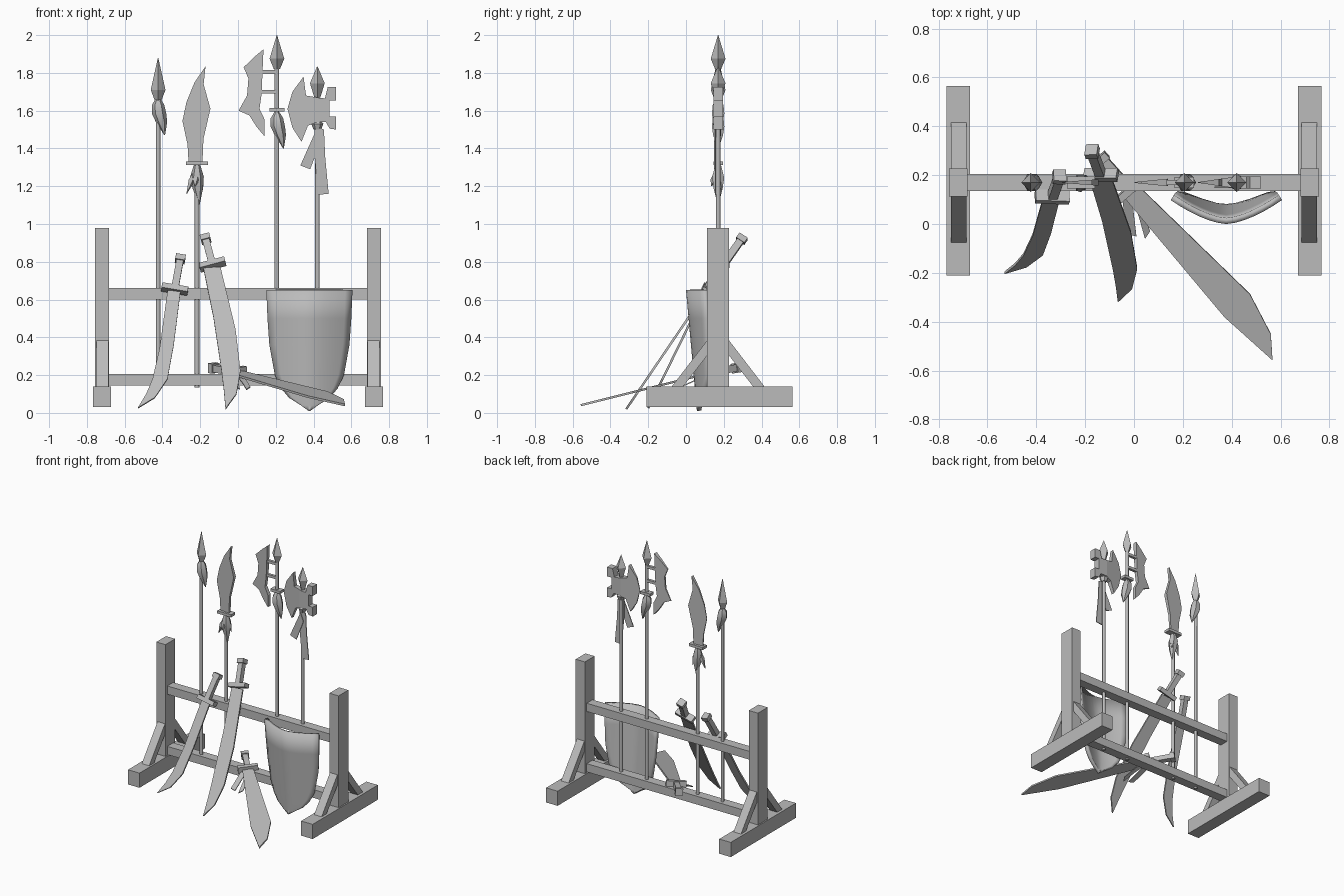
import bpy, bmesh, math
from mathutils import Vector

cube = bpy.data.objects.get("Cube")
if cube:
    bpy.data.objects.remove(cube, do_unlink=True)

grey = bpy.data.materials.new("plain grey")
grey.use_nodes = True
COL = (0.5, 0.5, 0.5, 1)
grey.diffuse_color = COL
grey.node_tree.nodes["Principled BSDF"].inputs["Base Color"].default_value = COL

Y = 0.17  # depth of the rack's centre line


def finish(name, bm, smooth=False, recalc=True):
    if recalc:
        bmesh.ops.recalc_face_normals(bm, faces=bm.faces)
    me = bpy.data.meshes.new(name)
    bm.to_mesh(me)
    bm.free()
    me.materials.append(grey)
    ob = bpy.data.objects.new(name, me)
    bpy.context.collection.objects.link(ob)
    if smooth:
        bpy.ops.object.select_all(action='DESELECT')
        ob.select_set(True)
        bpy.context.view_layer.objects.active = ob
        bpy.ops.object.shade_smooth_by_angle(angle=math.radians(50))
    return ob


def plate(name, pts, place, normal, thick):
    """Closed slab from a 2D outline; thick is a number or a function of the first coordinate."""
    bm = bmesh.new()
    n = Vector(normal).normalized()
    rings = []
    for s in (-0.5, 0.5):
        rings.append([bm.verts.new(Vector(place(u, v)) + n * s * (thick(u) if callable(thick) else thick))
                      for u, v in pts])
    bm.faces.new(rings[0])
    bm.faces.new(rings[1][::-1])
    for i in range(len(pts)):
        j = (i + 1) % len(pts)
        bm.faces.new((rings[0][i], rings[1][i], rings[1][j], rings[0][j]))
    return finish(name, bm)


def upright(name, pts, thick, y=Y):
    return plate(name, pts, lambda u, v: (u, y, v), (0, 1, 0), thick)


def loft(name, path, sides, smooth=False):
    """Horizontal rings (x, y, z, radius) joined in order."""
    bm = bmesh.new()
    rings = [[bm.verts.new((x + r * math.cos(2 * math.pi * k / sides), y + r * math.sin(2 * math.pi * k / sides), z))
              for k in range(sides)] for x, y, z, r in path]
    for a, b in zip(rings, rings[1:]):
        for k in range(sides):
            bm.faces.new((a[k], a[(k + 1) % sides], b[(k + 1) % sides], b[k]))
    bm.faces.new(rings[0][::-1])
    bm.faces.new(rings[-1])
    return finish(name, bm, smooth)


def bar(name, p0, p1, width, depth, side=(1, 0, 0)):
    """Box from p0 to p1; width runs along the side direction."""
    p0, p1 = Vector(p0), Vector(p1)
    axis = (p1 - p0).normalized()
    s = Vector(side)
    s = (s - axis * s.dot(axis)).normalized()
    d = axis.cross(s)
    bm = bmesh.new()
    q = [[bm.verts.new(p + s * a * width / 2 + d * b * depth / 2)
          for a, b in ((-1, -1), (1, -1), (1, 1), (-1, 1))] for p in (p0, p1)]
    bm.faces.new(q[0])
    bm.faces.new(q[1])
    for i in range(4):
        j = (i + 1) % 4
        bm.faces.new((q[0][i], q[0][j], q[1][j], q[1][i]))
    return finish(name, bm)


# Rack frame
for tag, s in (("right", -1), ("left", 1)):
    bar(tag + "_foot", (s * .72, -.21, .085), (s * .72, .565, .085), .096, .11)
    bar(tag + "_post", (s * .72, Y, .14), (s * .72, Y, .98), .076, .115)
    for end, d in (("front", -1), ("back", 1)):
        prof = [(Y + d * .245, .14), (Y + d * .185, .14), (Y + d * .057, .305), (Y + d * .057, .385)]
        plate(f"{tag}_{end}_brace", prof, lambda u, v, s=s: (s * .717, u, v), (1, 0, 0), .062)
for name, z in (("upper_rail", .63), ("lower_rail", .176)):
    bar(name, (-.69, Y, z), (.69, Y, z), .07, .062, (0, 1, 0))

# Pole shafts
for name, x, top in (("spear", -.423, 1.68), ("glaive", -.217, 1.33), ("halberd", .206, 1.85), ("axe", .42, 1.70)):
    loft(name + "_shaft", [(x, Y, .135, .012), (x, Y, top, .012)], 8, True)

# Four-sided points
for name, x, base, mid, top in (("spear", -.423, 1.65, 1.71, 1.88), ("halberd", .206, 1.82, 1.875, 2.0),
                                ("axe", .42, 1.67, 1.745, 1.835)):
    loft(name + "_point", [(x, Y, base, .016), (x, Y, mid, .039), (x, Y, top, .001)], 4)

# Tassels
for name, x, z in (("spear", -.423, 1.66), ("halberd", .206, 1.59)):
    loft(name + "_tassel", [(x, Y, z, .015), (x, Y, z - .03, .033), (x + .005, Y, z - .075, .038),
                            (x + .018, Y, z - .12, .03), (x + .035, Y, z - .19, .002)], 6, True)
loft("glaive_tassel", [(-.217, Y, 1.31, .018), (-.217, Y, 1.25, .036), (-.213, Y, 1.19, .028),
                       (-.205, Y, 1.10, .002)], 6, True)
for k, (dx, dy, z) in enumerate(((-.055, -.01, 1.16), (.03, .02, 1.18), (-.01, -.035, 1.2))):
    loft(f"glaive_tail_{k + 1}", [(-.217, Y, 1.29, .015), (-.217 + dx * .5, Y + dy * .6, 1.235, .02),
                                  (-.217 + dx, Y + dy, z, .002)], 5, True)

# Glaive head
upright("glaive_blade", [(-.172, 1.835), (-.182, 1.74), (-.146, 1.61), (-.183, 1.45), (-.188, 1.33), (-.262, 1.33),
                         (-.267, 1.42), (-.294, 1.545), (-.273, 1.645), (-.23, 1.75)],
        lambda x: .004 + .022 * (x + .294) / .148)
bar("glaive_guard", (-.217, Y, 1.312), (-.217, Y, 1.332), .115, .05)

# Halberd head
upright("halberd_blade", [(.135, 1.925), (.13, 1.81), (.125, 1.69), (.114, 1.61), (.14, 1.555), (.14, 1.465),
                          (.098, 1.515), (.06, 1.575), (.003, 1.6), (.048, 1.68), (.055, 1.77), (.03, 1.83),
                          (.093, 1.89)], lambda x: .003 + .2 * x)
for k, z in enumerate((1.805, 1.70)):
    bar(f"halberd_strut_{k + 1}", (.12, Y, z), (.206, Y, z), .02, .02, (0, 1, 0))
bar("halberd_collar", (.206, Y, 1.595), (.206, Y, 1.615), .08, .045)

# Axe head
upright("axe_blade", [(.347, 1.78), (.288, 1.7), (.262, 1.61), (.288, 1.51), (.336, 1.435), (.37, 1.52),
                      (.42, 1.54), (.42, 1.67), (.36, 1.68)], lambda x: .003 + .29 * (x - .262))
upright("axe_hammer", [(.41, 1.67), (.46, 1.665), (.475, 1.725), (.52, 1.725), (.52, 1.655), (.485, 1.655),
                       (.485, 1.57), (.52, 1.57), (.52, 1.5), (.485, 1.505), (.465, 1.54), (.41, 1.54)], .05)
loft("axe_collar", [(.42, Y, 1.50, .02), (.42, Y, 1.53, .032), (.42, Y, 1.545, .02)], 6)
upright("axe_short_ribbon", [(.415, 1.5), (.33, 1.31), (.382, 1.29), (.44, 1.44)], .006, .15)
upright("axe_long_ribbon", [(.405, 1.52), (.455, 1.5), (.462, 1.35), (.48, 1.16), (.425, 1.155), (.405, 1.36)],
        .006, .157)


# Curved swords: blade outline on a leaning plane, then hilt
def sword(name, pts, place, normal, guard, pommel, side):
    plate(name + "_blade", pts, place, normal, .012)
    g, p = Vector(guard), Vector(pommel)
    d = (p - g).normalized()
    bar(name + "_guard", g - d * .014, g + d * .016, .14, .05, side)
    bar(name + "_grip", g, p - d * .025, .038, .038, side)
    bar(name + "_pommel", p - d * .032, p, .052, .052, side)


sword("short_sword", [(-.373, .645), (-.304, .645), (-.34, .36), (-.373, .18), (-.44, .08), (-.53, .025),
                      (-.485, .1), (-.452, .18), (-.415, .34)],
      lambda u, v: (u, -.212 + .49 * v, v), (0, 1, -.49), (-.335, .11, .655), (-.303, .2, .83), (1, 0, -.1))
sword("long_sword", [(-.183, .765), (-.093, .77), (-.013, .44), (.013, .22), (-.008, .1), (-.066, .02),
                     (-.075, .12), (-.087, .22), (-.13, .505)],
      lambda u, v: (u, -.33 + .68 * v, v), (0, 1, -.68), (-.135, .2, .785), (-.175, .305, .935), (1, 0, .25))
sword("resting_sword", [(-.045, .115), (.03, .145), (.475, -.287), (.56, -.45), (.567, -.557), (.37, -.38)],
      lambda u, v: (u, v, .18 + .25 * v), (0, -.25, 1), (-.015, .14, .216), (-.14, .28, .24), (.77, .64, .1))

# Ribbons hanging from the resting sword
for k, pts in enumerate(([(-.02, .13), (.025, .12), (.065, -.03), (.045, -.06), (.02, .03)],
                         [(-.05, .12), (-.01, .12), (.01, -.05), (-.03, -.04)])):
    plate(f"sword_ribbon_{k + 1}", pts, lambda u, v: (u, v, .15 + .45 * v), (0, -.45, 1), .006)

# Curved shield leaning on the rails
bm = bmesh.new()
rows = [(.01, .004), (.04, .045), (.08, .108), (.13, .15), (.2, .183), (.36, .212), (.5, .222), (.65, .228)]
N = 12
grid = []
for z, hw in rows:
    line = []
    for i in range(N + 1):
        u = hw * (2 * i / N - 1)
        line.append(bm.verts.new((.378 + u, (.65 - z) * .09 + .098 * (abs(u) / .228) ** 1.6, z)))
    grid.append(line)
for a, b in zip(grid, grid[1:]):
    for i in range(N):
        bm.faces.new((a[i], a[i + 1], b[i + 1], b[i]))
shield = finish("shield", bm, smooth=True, recalc=False)
mod = shield.modifiers.new("thickness", 'SOLIDIFY')
mod.thickness = .025
mod.offset = -1
